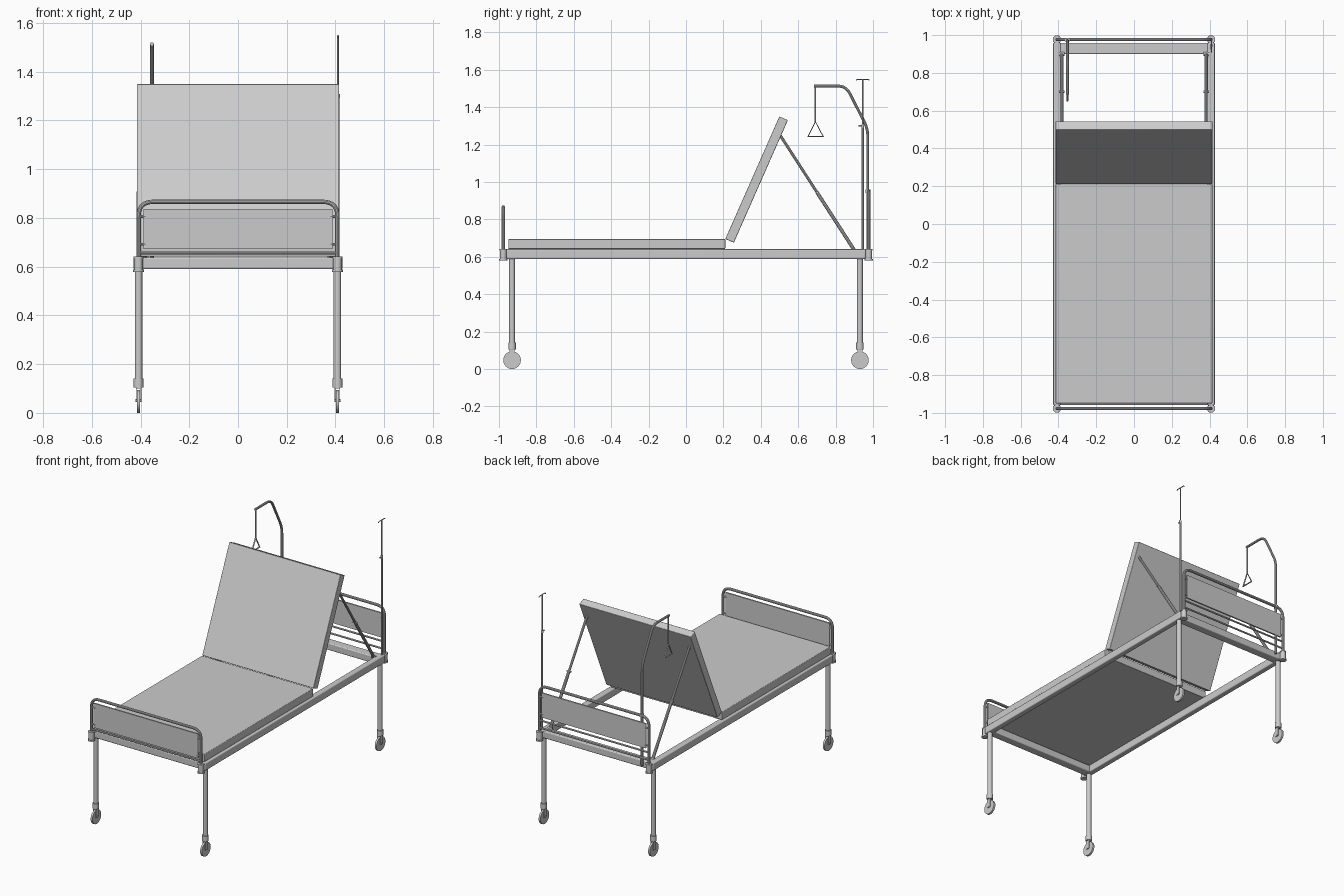
import bpy, math
from mathutils import Vector

if "Cube" in bpy.data.objects:
    bpy.data.objects.remove(bpy.data.objects["Cube"])


def smooth(ob):
    bpy.ops.object.select_all(action='DESELECT')
    bpy.context.view_layer.objects.active = ob
    ob.select_set(True)
    bpy.ops.object.shade_smooth_by_angle(angle=math.radians(35))


def box(name, lo, hi, bevel=0.0, rot_x=0.0):
    lo, hi = Vector(lo), Vector(hi)
    bpy.ops.mesh.primitive_cube_add(size=1, location=(lo + hi) / 2)
    ob = bpy.context.object
    ob.name = name
    ob.scale = hi - lo
    bpy.ops.object.transform_apply(location=False, rotation=False, scale=True)
    ob.rotation_euler.x = rot_x
    if bevel:
        m = ob.modifiers.new("soft_edges", 'BEVEL')
        m.width, m.segments = bevel, 3
        smooth(ob)
    return ob


def cyl(name, center, r, depth, axis='Z', verts=24):
    rot = {'Z': (0, 0, 0), 'X': (0, math.pi / 2, 0), 'Y': (math.pi / 2, 0, 0)}[axis]
    bpy.ops.mesh.primitive_cylinder_add(vertices=verts, radius=r, depth=depth,
                                        location=center, rotation=rot)
    ob = bpy.context.object
    ob.name = name
    smooth(ob)
    return ob


def tube(name, pts, r, fillet=0.0, cyclic=False):
    # Round pipe along a path, with optionally filleted corners
    pts = [Vector(p) for p in pts]
    path = []
    for i, p in enumerate(pts):
        if fillet and 0 < i < len(pts) - 1:
            a = p + (pts[i - 1] - p).normalized() * fillet
            b = p + (pts[i + 1] - p).normalized() * fillet
            for k in range(9):
                t = k / 8
                path.append(a * (1 - t) ** 2 + p * 2 * t * (1 - t) + b * t * t)
        else:
            path.append(p)
    cu = bpy.data.curves.new(name, 'CURVE')
    cu.dimensions = '3D'
    cu.bevel_depth, cu.bevel_resolution, cu.use_fill_caps = r, 3, True
    sp = cu.splines.new('POLY')
    sp.points.add(len(path) - 1)
    for q, p in zip(sp.points, path):
        q.co = (*p, 1)
    sp.use_cyclic_u = cyclic
    ob = bpy.data.objects.new(name, cu)
    bpy.context.collection.objects.link(ob)
    bpy.ops.object.select_all(action='DESELECT')
    bpy.context.view_layer.objects.active = ob
    ob.select_set(True)
    bpy.ops.object.convert(target='MESH')
    smooth(bpy.context.object)


# Bed frame rails
for s in (-1, 1):
    x0, x1 = sorted((s * 0.388, s * 0.428))
    box("side_rail", (x0, -0.96, 0.588), (x1, 0.96, 0.64), 0.006)
    y0, y1 = sorted((s * 0.90, s * 0.958))
    box("end_rail", (-0.40, y0, 0.590), (0.40, y1, 0.638), 0.006)

# Legs, corner sockets and casters
for sx in (-1, 1):
    for sy in (-1, 1):
        x, y = sx * 0.408, sy * 0.93
        cyl("leg", (x, y, 0.36), 0.0155, 0.48)
        cyl("leg_sleeve", (x, y, 0.123), 0.02, 0.036)
        for d in (-1, 1):
            box("caster_fork", (x + d * 0.0095 - 0.002, y - 0.014, 0.045),
                (x + d * 0.0095 + 0.002, y + 0.014, 0.108))
        box("caster_bridge", (x - 0.0115, y - 0.014, 0.1), (x + 0.0115, y + 0.014, 0.108))
        cyl("caster_wheel", (x, y, 0.047), 0.047, 0.013, 'X', 32)
        cyl("caster_axle", (x, y, 0.05), 0.006, 0.026, 'X', 12)
        cyl("corner_socket", (x, sy * 0.977, 0.612), 0.018, 0.06)
        cyl("socket_flange", (x, sy * 0.977, 0.584), 0.022, 0.01)
        cyl("socket_flange", (x, sy * 0.977, 0.637), 0.021, 0.008)

# Foot and head boards: tube hoop, panel, crossbars, clips
for label, y, top, p0, p1, bars in (("foot", -0.977, 0.866, 0.672, 0.836, (0.656,)),
                                    ("head", 0.977, 0.95, 0.74, 0.905, (0.715, 0.665))):
    tube(label + "_hoop", [(-0.408, y, 0.6), (-0.408, y, top), (0.408, y, top), (0.408, y, 0.6)],
         0.009, 0.06)
    box(label + "_panel", (-0.388, y - 0.005, p0), (0.388, y + 0.005, p1))
    for z in bars:
        tube(label + "_crossbar", [(-0.408, y, z), (0.408, y, z)], 0.006)
    for sx in (-1, 1):
        for z in (p0 + 0.02, p1 - 0.03):
            tube(label + "_panel_clip", [(sx * 0.408, y, z), (sx * 0.38, y, z)], 0.006)

# Mattress: flat section and raised back section
box("mattress_flat", (-0.415, -0.95, 0.642), (0.415, 0.21, 0.695), 0.004)
bottom, head = Vector((0, 0.233, 0.685)), Vector((0, 0.522, 1.34))
mid, length = (bottom + head) / 2, (head - bottom).length
tilt = -math.atan2(head.y - bottom.y, head.z - bottom.z)
box("mattress_back", (-0.415, mid.y - 0.025, mid.z - length / 2),
    (0.415, mid.y + 0.025, mid.z + length / 2), 0.004, tilt)

# Telescopic struts holding the back section
for s in (-1, 1):
    x = s * 0.382
    a, b = Vector((x, 0.90, 0.635)), Vector((x, 0.50, 1.255))
    m = a.lerp(b, 0.5)
    tube("strut_lower", [a, m], 0.010)
    tube("strut_upper", [m, b], 0.008)
    cyl("strut_knob", m, 0.006, 0.03, 'X', 12)
    cyl("strut_pivot", a, 0.01, 0.03, 'X', 16)

# Drip stand
x, y = 0.41, 0.945
tube("drip_pole_lower", [(x, y, 0.62), (x, y, 1.30)], 0.006)
tube("drip_pole_upper", [(x, y, 1.30), (x, y, 1.548)], 0.004)
cyl("drip_pole_collar", (x, y, 1.30), 0.008, 0.016)
cyl("drip_pole_knob", (x, y - 0.012, 1.30), 0.004, 0.02, 'Y', 12)
tube("drip_hook_bar", [(x, y - 0.035, 1.542), (x, y - 0.03, 1.548),
                       (x, y + 0.03, 1.548), (x, y + 0.035, 1.542)], 0.003)

# Lifting pole with hanging triangle handle
x = -0.353
tube("lifting_pole", [(x, 0.972, 0.61), (x, 0.972, 1.285), (x, 0.855, 1.513), (x, 0.685, 1.513)],
     0.008, 0.045)
cyl("lifting_pole_clamp", (x, 0.973, 0.95), 0.013, 0.02)
tube("handle_strap", [(x, 0.692, 1.513), (x, 0.692, 1.318)], 0.004)
tube("handle_triangle", [(x, 0.692, 1.322), (x, 0.652, 1.242), (x, 0.734, 1.242)], 0.005, 0, True)
